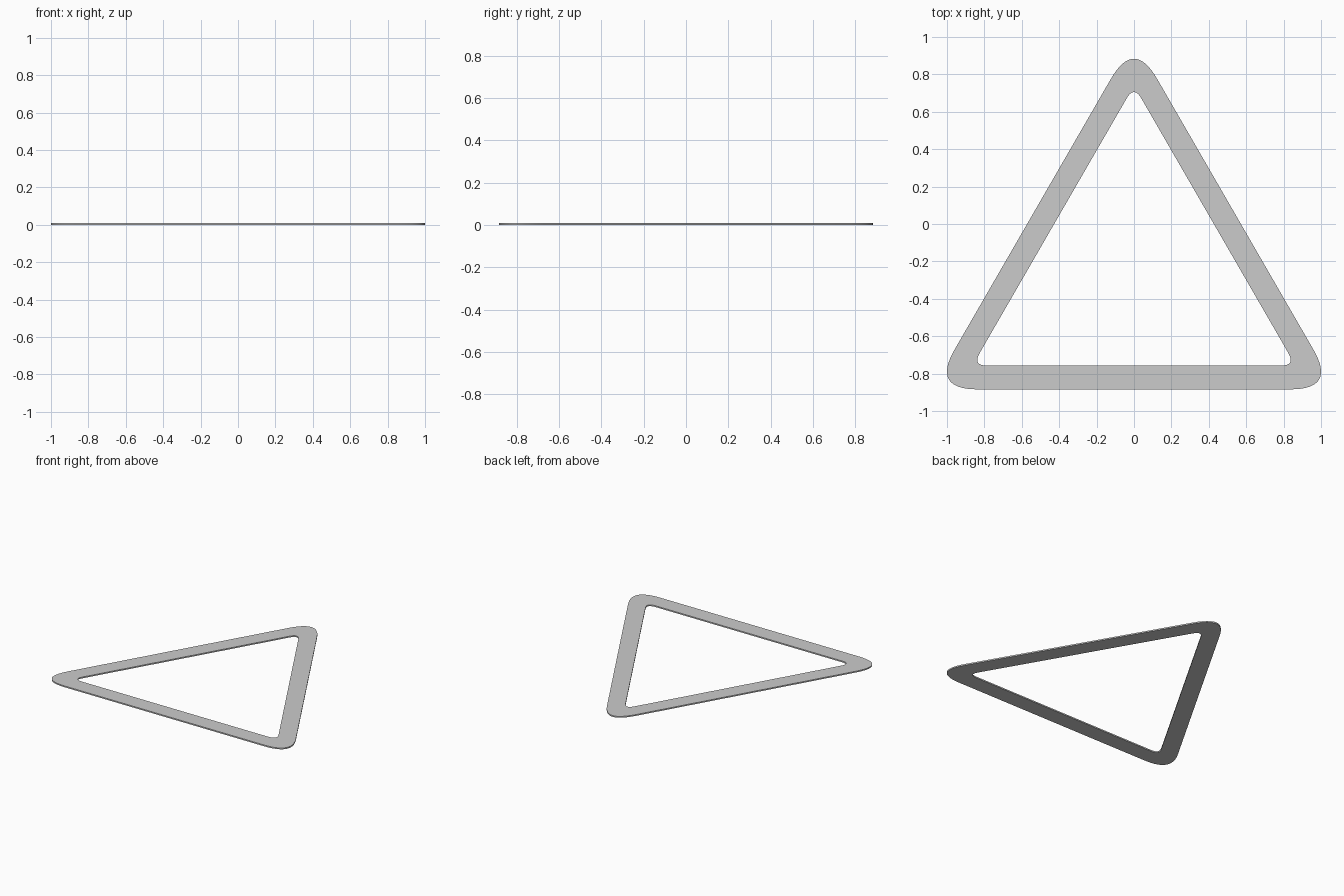
import bpy, bmesh, math
from mathutils import Vector

if "Cube" in bpy.data.objects:
    bpy.data.objects.remove(bpy.data.objects["Cube"])

THICK = 0.01
STEPS = 16


def rounded_triangle(base_y, half_width, cut):
    """Equilateral triangle whose corners are quadratic curves."""
    corners = [Vector((-half_width, base_y)), Vector((half_width, base_y)),
               Vector((0, base_y + half_width * math.sqrt(3)))]
    pts = []
    for i, c in enumerate(corners):
        a = c + (corners[i - 1] - c).normalized() * cut
        b = c + (corners[(i + 1) % 3] - c).normalized() * cut
        for k in range(STEPS + 1):
            s = k / STEPS
            pts.append(a * (1 - s) ** 2 + c * 2 * s * (1 - s) + b * s * s)
    return pts


# Flat triangular frame: ring of quads between two outlines, extruded up
outer = rounded_triangle(-0.884, 1.082, 0.246)
inner = rounded_triangle(-0.757, 0.864, 0.079)
bm = bmesh.new()
vo = [bm.verts.new((p.x, p.y, 0)) for p in outer]
vi = [bm.verts.new((p.x, p.y, 0)) for p in inner]
n = len(vo)
for i in range(n):
    j = (i + 1) % n
    bm.faces.new((vo[i], vo[j], vi[j], vi[i]))
ext = bmesh.ops.extrude_face_region(bm, geom=bm.faces[:], use_keep_orig=True)
bmesh.ops.translate(bm, vec=(0, 0, THICK),
                    verts=[g for g in ext["geom"] if isinstance(g, bmesh.types.BMVert)])
bmesh.ops.recalc_face_normals(bm, faces=bm.faces[:])

mesh = bpy.data.meshes.new("triangle_frame")
bm.to_mesh(mesh)
bm.free()
frame = bpy.data.objects.new("triangle_frame", mesh)
bpy.context.collection.objects.link(frame)

# Smooth rounded corners, crisp rims
bpy.context.view_layer.objects.active = frame
frame.select_set(True)
bpy.ops.object.shade_smooth_by_angle(angle=math.radians(30))
